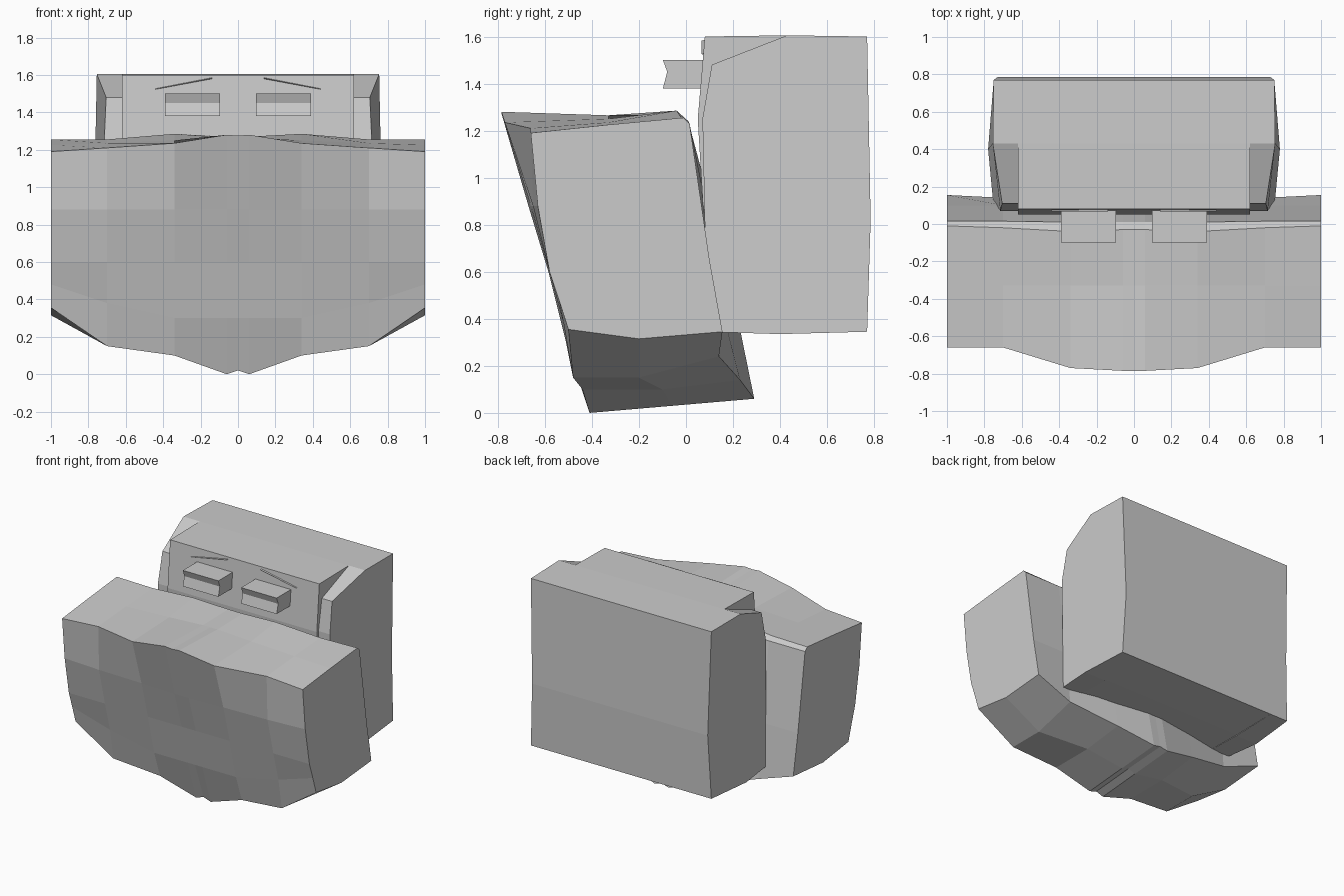
import bpy, bmesh


def make_object(name, build):
    bm = bmesh.new()
    build(bm)
    bmesh.ops.recalc_face_normals(bm, faces=bm.faces)
    mesh = bpy.data.meshes.new(name)
    bm.to_mesh(mesh)
    bm.free()
    obj = bpy.data.objects.new(name, mesh)
    bpy.context.collection.objects.link(obj)
    return obj


def loft(name, rings):
    """Skin a row of matching closed rings and cap both ends."""
    def build(bm):
        loops = [[bm.verts.new(p) for p in ring] for ring in rings]
        n = len(loops[0])
        for a, b in zip(loops, loops[1:]):
            for i in range(n):
                j = (i + 1) % n
                bm.faces.new((a[i], a[j], b[j], b[i]))
        bm.faces.new(loops[0])
        bm.faces.new(loops[-1])
    return make_object(name, build)


# Jaw: side profiles (y, z) at stations from the centre outwards
jaw = [
    (0.00, [(-.785, 1.275), (-.67, .88), (-.585, .6), (-.51, .3), (-.41, .02), (-.06, .05),
            (.285, .075), (.18, .6), (.01, 1.23), (-.03, 1.27), (-.33, 1.265)]),
    (0.06, [(-.785, 1.28), (-.67, .88), (-.585, .6), (-.51, .3), (-.41, .0), (-.06, .03),
            (.29, .06), (.18, .6), (.01, 1.23), (-.03, 1.27), (-.33, 1.265)]),
    (0.34, [(-.77, 1.235), (-.66, .88), (-.585, .6), (-.51, .3), (-.44, .1), (-.1, .1),
            (.23, .14), (.14, .6), (.01, 1.24), (-.04, 1.285), (-.33, 1.25)]),
    (0.70, [(-.66, 1.21), (-.65, .88), (-.58, .6), (-.52, .38), (-.48, .15), (-.2, .15),
            (.14, .24), (.1, .65), (.015, 1.23), (-.02, 1.255), (-.33, 1.235)]),
    (1.00, [(-.66, 1.19), (-.63, .88), (-.58, .6), (-.54, .48), (-.5, .355), (-.2, .315),
            (.155, .345), (.1, .65), (.015, 1.23), (-.01, 1.255), (-.33, 1.225)]),
]
stations = [(-x, p) for x, p in reversed(jaw[1:])] + jaw
loft("jaw", [[(x, y, z) for y, z in p] for x, p in stations])

# Skull core with the raised front panel
face = [(.08, 1.6), (.05, 1.25), (.08, .75), (.09, .345), (.4, .34), (.77, .345),
        (.785, .82), (.77, 1.6), (.43, 1.605)]
loft("skull", [[(x, y, z) for y, z in face] for x in (-.62, 0, .62)])

# Side plates with a cut upper front corner and slightly bowed outer faces
plate = [(.11, 1.48, .705), (.07, 1.25, .715), (.08, .8, .72), (.085, .345, .75),
         (.4, .335, .78), (.77, .345, .75), (.785, .82, .73), (.77, 1.6, .75),
         (.43, 1.605, .755)]
for side, label in ((-1, "left"), (1, "right")):
    outer = [(side * x, y, z) for y, z, x in plate]
    inner = [(side * .6, y, z) for y, z, x in plate]
    loft("side_plate_" + label, [inner, outer])

    # Eye block with a notched front
    eye = [(-.098, 1.5), (-.08, 1.45), (-.098, 1.38), (.12, 1.38), (.12, 1.5)]
    loft("eye_" + label, [[(side * x, y, z) for y, z in eye] for x in (.095, .39)])

    # Thin slanted brow ridge
    brow = []
    for x, z in ((.14, 1.582), (.44, 1.525)):
        brow.append([(side * x, y, z + dz) for y, dz in
                     ((.09, .006), (.066, 0), (.09, -.006))])
    loft("brow_" + label, brow)
